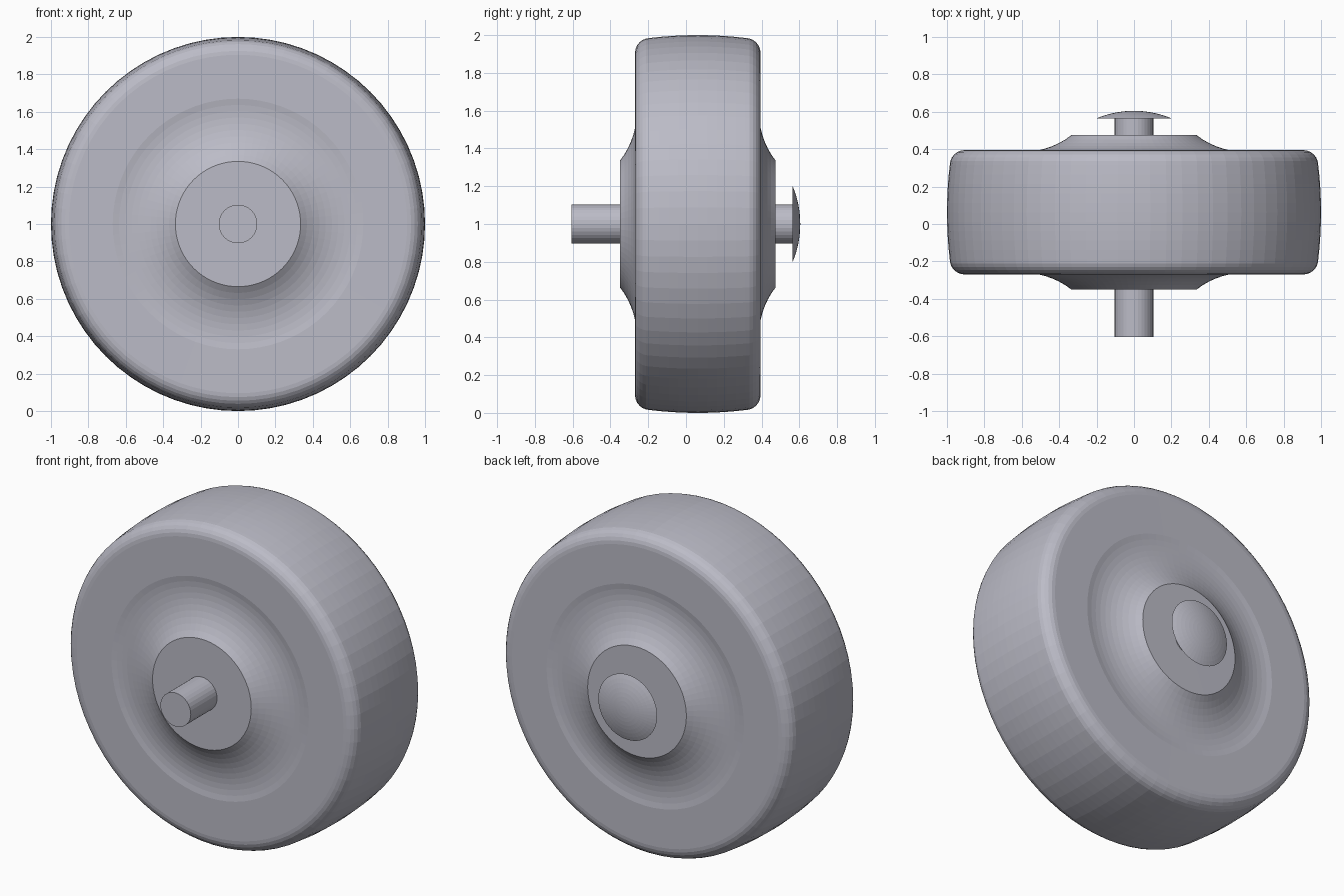
import bpy
import bmesh
from math import sin, cos, pi, sqrt, tau
from mathutils import Vector

default = bpy.data.objects.get("Cube")
if default:
    bpy.data.objects.remove(default, do_unlink=True)

grey = bpy.data.materials.new("cool_grey")
grey.use_nodes = True
colour = (0.5, 0.5, 0.57, 1)
grey.diffuse_color = colour
grey.node_tree.nodes["Principled BSDF"].inputs["Base Color"].default_value = colour


def lathe(name, profile, segments):
    """Revolve (y, radius) points around the horizontal axle line."""
    bm = bmesh.new()
    verts = [bm.verts.new((0, y, r)) for y, r in profile]
    edges = [bm.edges.new(pair) for pair in zip(verts, verts[1:])]
    bmesh.ops.spin(bm, geom=verts + edges, cent=(0, 0, 0), axis=(0, 1, 0),
                   angle=tau, steps=segments, use_duplicate=False)
    bmesh.ops.remove_doubles(bm, verts=bm.verts, dist=0.0001)
    bmesh.ops.recalc_face_normals(bm, faces=bm.faces)
    mesh = bpy.data.meshes.new(name)
    bm.to_mesh(mesh)
    bm.free()
    mesh.materials.append(grey)
    obj = bpy.data.objects.new(name, mesh)
    obj.location = Vector((0, 0, 1))
    bpy.context.collection.objects.link(obj)
    return obj


# Wheel: flat hub end, hollow arc, flat side, rounded shoulder, crowned tread
MID_Y, HALF, FILLET, SHOULDER = 0.0625, 0.3325, 0.08, 0.985
half = [(HALF + 0.08, 0)]
for i in range(11):
    r = 0.335 + (0.67 - 0.335) * i / 10
    half.append((HALF + 0.406 - sqrt(0.414 ** 2 - (r - 0.59) ** 2), r))
for i in range(7):
    a = pi / 2 * i / 6
    half.append((HALF - FILLET + FILLET * cos(a),
                 SHOULDER - FILLET + FILLET * sin(a)))
for i in range(1, 5):
    t = 1 - i / 5
    half.append(((HALF - FILLET) * t, 1 - (1 - SHOULDER) * t * t))
profile = [(MID_Y + h, r) for h, r in half] + [(MID_Y, 1)]
profile += [(MID_Y - h, r) for h, r in reversed(half)]
lathe("wheel", profile, 72)

# Axle rod
lathe("axle", [(-0.605, 0), (-0.605, 0.103), (0.57, 0.103), (0.57, 0)], 32)

# Domed axle head
RISE, RADIUS = 0.04, 0.2
ball = (RISE ** 2 + RADIUS ** 2) / (2 * RISE)
dome = [(0.565, 0)]
for i in range(9):
    r = RADIUS * (1 - i / 8)
    dome.append((0.605 - ball + sqrt(ball ** 2 - r * r), r))
lathe("axle_head", dome, 48)
